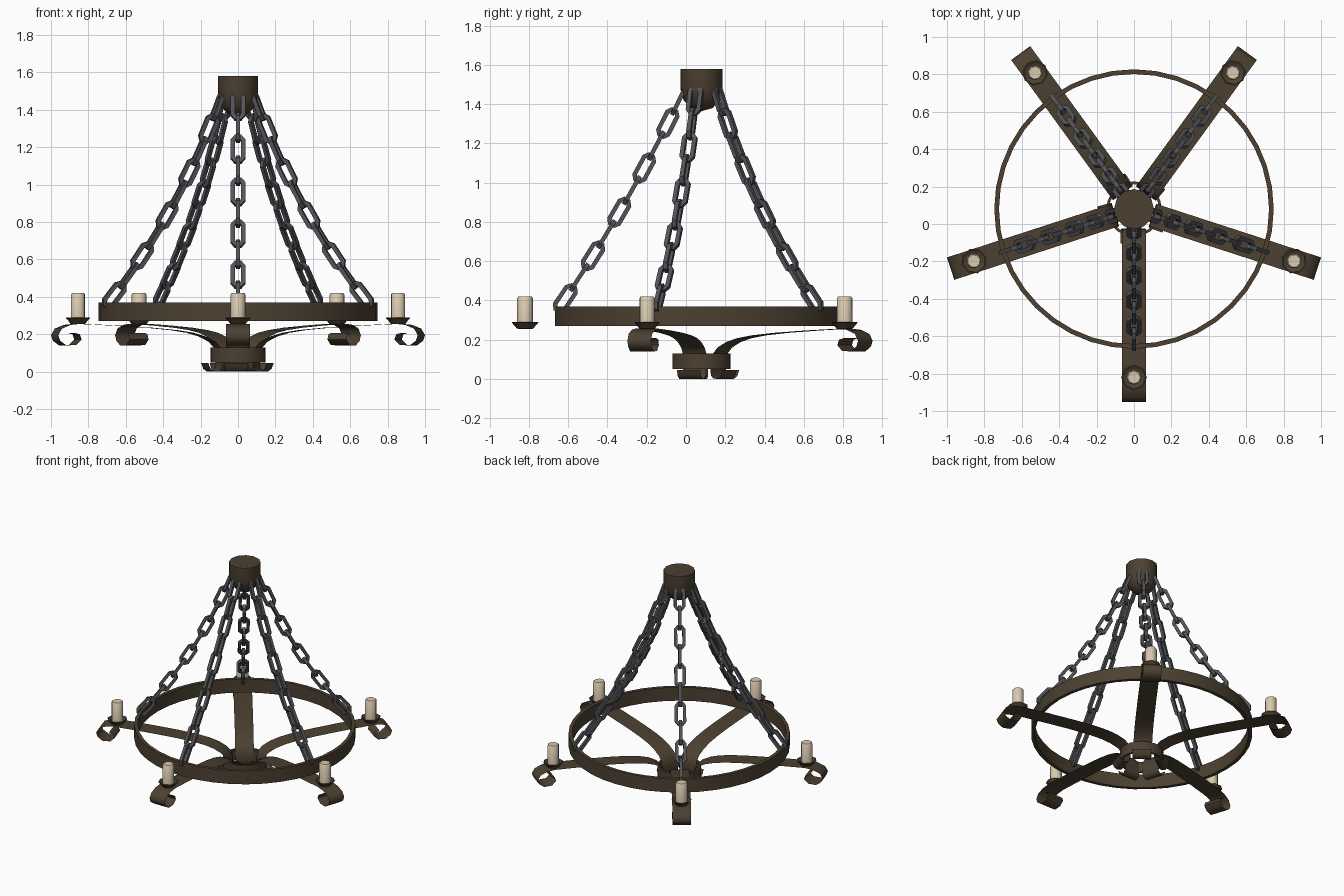
import bpy, bmesh, math
from mathutils import Vector

if "Cube" in bpy.data.objects:
    bpy.data.objects.remove(bpy.data.objects["Cube"])

CENTRE = Vector((0, 0.08, 0))            # five-fold axis, offset so the bounds are centred
ANGLES = [math.radians(-90 + 72 * i) for i in range(5)]


def material(name, rgb):
    m = bpy.data.materials.new(name)
    m.diffuse_color = (*rgb, 1)
    m.use_nodes = True
    m.node_tree.nodes["Principled BSDF"].inputs["Base Color"].default_value = m.diffuse_color
    return m


IRON = material("brown iron", (0.072, 0.052, 0.031))
STEEL = material("grey chain steel", (0.085, 0.088, 0.098))
WAX = material("cream wax", (0.70, 0.59, 0.43))


def finish(name, bm, mat, angle=40, normals=True):
    if normals:
        bmesh.ops.recalc_face_normals(bm, faces=bm.faces)
    me = bpy.data.meshes.new(name)
    bm.to_mesh(me)
    bm.free()
    me.materials.append(mat)
    me.shade_smooth()
    me.set_sharp_from_angle(angle=math.radians(angle))
    ob = bpy.data.objects.new(name, me)
    bpy.context.collection.objects.link(ob)
    return ob


def lathe(name, profile, sides, mat, origin, closed=False, angle=40, turn=0.0):
    """Spin (radius, z) points around a vertical axis through origin."""
    bm = bmesh.new()
    rings = []
    for r, z in profile:
        if r == 0:
            rings.append([bm.verts.new(origin + Vector((0, 0, z)))] * sides)
        else:
            rings.append([bm.verts.new(origin + Vector((
                r * math.cos(turn + math.tau * i / sides),
                r * math.sin(turn + math.tau * i / sides), z))) for i in range(sides)])
    pairs = list(zip(rings, rings[1:]))
    if closed:
        pairs.append((rings[-1], rings[0]))
    for a, b in pairs:
        for i in range(sides):
            j = (i + 1) % sides
            bm.faces.new(list(dict.fromkeys((a[i], a[j], b[j], b[i]))))
    return finish(name, bm, mat, angle)


def band(name, r0, r1, z0, z1, sides):
    return lathe(name, [(r0, z0), (r1, z0), (r1, z1), (r0, z1)], sides, IRON, CENTRE, True)


# Main hoop, hub band and ceiling cup
band("hoop", 0.722, 0.747, 0.27, 0.37, 40)
band("hub_band", 0.133, 0.148, 0.05, 0.13, 20)
lathe("ceiling_cup", [(0, 1.58), (0.107, 1.58), (0.107, 1.47), (0.092, 1.42),
                      (0.055, 1.38), (0, 1.365)], 12, IRON, CENTRE, angle=50)

# Arm strap path: (radius, z, sideways shift), outer scroll to lower curl
ARM = [(0.94, 0.208, 0), (0.91, 0.20, 0), (0.90, 0.172, 0), (0.93, 0.143, 0),
       (0.985, 0.14, 0), (1.02, 0.165, 0), (1.031, 0.195, 0), (1.01, 0.23, 0),
       (0.96, 0.25, 0), (0.90, 0.256, 0), (0.70, 0.247, 0), (0.50, 0.235, 0),
       (0.36, 0.222, 0), (0.27, 0.208, 0), (0.20, 0.188, 0), (0.145, 0.16, 0),
       (0.118, 0.13, 0), (0.106, 0.09, 0), (0.104, 0.05, -0.004), (0.108, 0.018, -0.006),
       (0.125, 0.002, -0.008), (0.15, 0.0, -0.009), (0.172, 0.015, -0.01),
       (0.183, 0.045, -0.01)]
HALF = 0.063


def arm(name, ang):
    out = Vector((math.cos(ang), math.sin(ang), 0))
    side = Vector((-out.y, out.x, 0))
    bm = bmesh.new()
    rows = []
    for r, z, s in ARM:
        p = CENTRE + out * r + Vector((0, 0, z))
        rows.append((bm.verts.new(p + side * (s - HALF)), bm.verts.new(p + side * (s + HALF))))
    for a, b in zip(rows, rows[1:]):
        bm.faces.new((a[0], a[1], b[1], b[0]))
    return finish(name, bm, IRON, 60, normals=False)


# Chain link outline: (along, across) octagon, swept with a square section
LINK = [(0.083, 0.017), (0.055, 0.039), (-0.055, 0.039), (-0.083, 0.017),
        (-0.083, -0.017), (-0.055, -0.039), (0.055, -0.039), (0.083, -0.017)]
WIRE = 0.022


def add_link(bm, centre, along, across):
    up = along.cross(across).normalized()
    rows = []
    for a, b in LINK:
        ia = a - math.copysign(WIRE if abs(a) > 0.06 else 0.009, a)
        ib = b - math.copysign(WIRE if abs(b) > 0.03 else 0.008, b)
        rows.append([bm.verts.new(centre + along * u + across * v + up * w)
                     for u, v, w in ((a, b, WIRE / 2), (a, b, -WIRE / 2),
                                     (ia, ib, -WIRE / 2), (ia, ib, WIRE / 2))])
    for i in range(8):
        p, q = rows[i], rows[(i + 1) % 8]
        for k in range(4):
            m = (k + 1) % 4
            bm.faces.new((p[k], p[m], q[m], q[k]))


def chain(name, ang, sag, count=10):
    out = Vector((math.cos(ang), math.sin(ang), 0))
    side = Vector((-out.y, out.x, 0))
    top, low = Vector((0.115, 1.42)), Vector((0.695, 0.41))
    d = (low - top).normalized()
    inward = Vector((d.y, -d.x))          # towards the axis and down
    bm = bmesh.new()

    def point(t):
        p = top.lerp(low, t) + inward * sag * 4 * t * (1 - t)
        return CENTRE + out * p.x + Vector((0, 0, p.y))

    for i in range(count):
        t = i / (count - 1)
        along = (point(t + 0.01) - point(t - 0.01)).normalized()
        across = side if i % 2 == 0 else along.cross(side).normalized()
        add_link(bm, point(t), along, across)
    return finish(name, bm, STEEL, 35)


# Five arms, each with a drip dish, a candle and a chain
for n, ang in enumerate(ANGLES, 1):
    arm(f"arm_{n}", ang)
    spot = CENTRE + Vector((math.cos(ang), math.sin(ang), 0)) * 0.90
    lathe(f"drip_dish_{n}", [(0, 0.254), (0.042, 0.256), (0.052, 0.27), (0.069, 0.288),
                             (0.062, 0.29), (0.04, 0.276), (0, 0.276)], 8, IRON, spot, turn=ang)
    lathe(f"candle_{n}", [(0, 0.27), (0.04, 0.27), (0.04, 0.412), (0.034, 0.42),
                          (0, 0.418)], 8, WAX, spot, angle=50, turn=ang)
    chain(f"chain_{n}", ang, 0.02 if n == 1 else 0.045)
